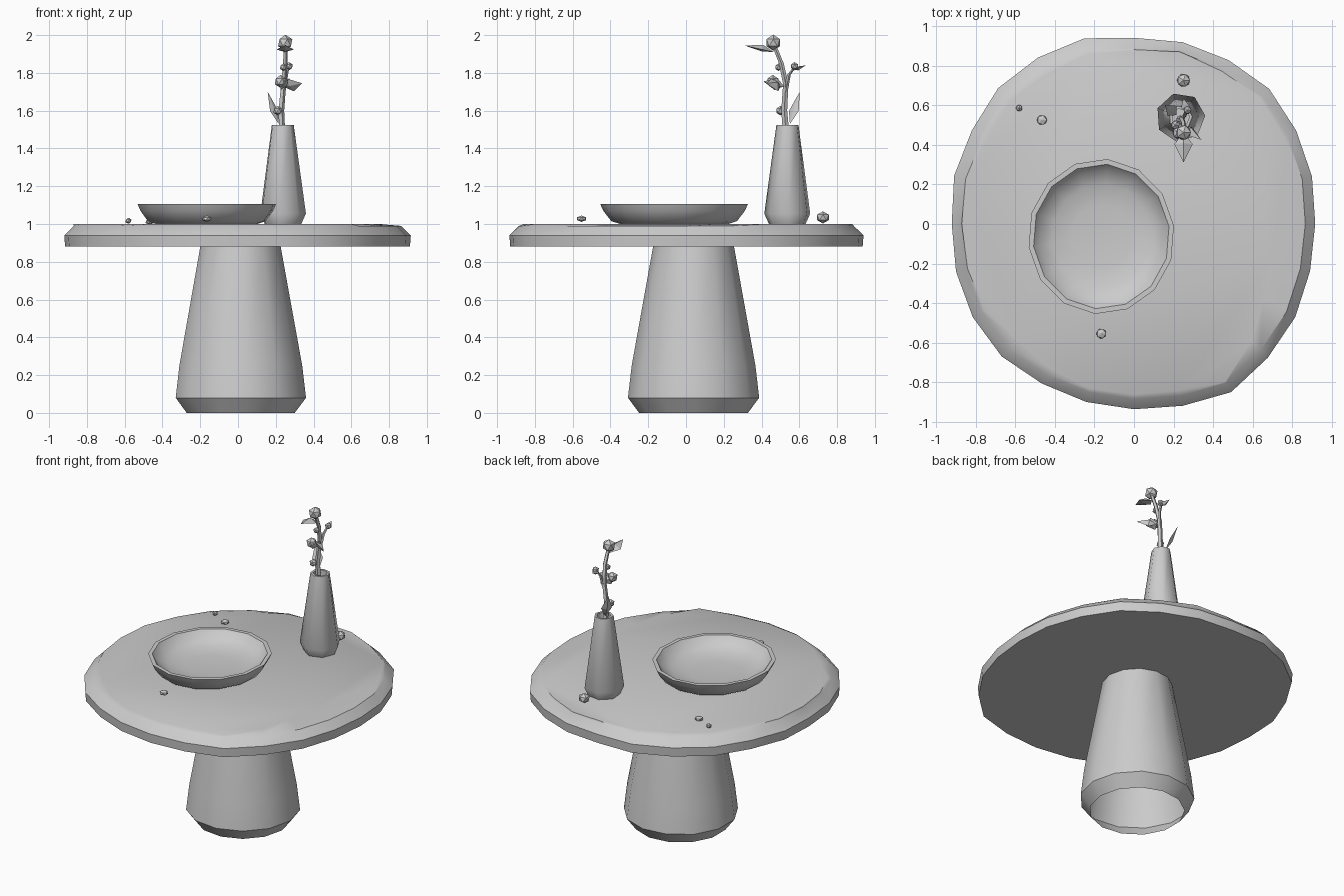
import bpy, bmesh, math
from mathutils import Vector

if "Cube" in bpy.data.objects:
    bpy.data.objects.remove(bpy.data.objects["Cube"])

grey = bpy.data.materials.new("plain grey")
grey.use_nodes = True
grey.diffuse_color = (0.6, 0.6, 0.6, 1)
grey.node_tree.nodes["Principled BSDF"].inputs["Base Color"].default_value = (0.6, 0.6, 0.6, 1)


def finish(bm, name, smooth=None):
    mesh = bpy.data.meshes.new(name)
    bm.to_mesh(mesh)
    bm.free()
    mesh.materials.append(grey)
    obj = bpy.data.objects.new(name, mesh)
    bpy.context.collection.objects.link(obj)
    if smooth:
        bpy.ops.object.select_all(action='DESELECT')
        obj.select_set(True)
        bpy.context.view_layer.objects.active = obj
        bpy.ops.object.shade_smooth_by_angle(angle=math.radians(smooth))
    return obj


def ring(center, rx, ry, z, sides, phase=0):
    angles = [math.radians(phase) + math.tau * i / sides for i in range(sides)]
    return [Vector((center[0] + rx * math.cos(a), center[1] + ry * math.sin(a), z)) for a in angles]


def loft(name, rings, smooth, cap_start=True, cap_end=True):
    """Skin rings of points running up the outside and, for vessels, down the inside."""
    bm = bmesh.new()
    loops = [[bm.verts.new(p) for p in r] for r in rings]
    n = len(loops[0])
    for low, high in zip(loops, loops[1:]):
        for i in range(n):
            j = (i + 1) % n
            bm.faces.new((low[i], low[j], high[j], high[i]))
    if cap_start:
        bm.faces.new(loops[0][::-1])
    if cap_end:
        bm.faces.new(loops[-1])
    return finish(bm, name, smooth)


def turned(name, center, profile, sides, smooth, phase=0, stretch=1, **caps):
    rings = [ring(center, r, r * stretch, z, sides, phase) for r, z in profile]
    return loft(name, rings, smooth, **caps)


# Table top: an irregular slab with a hand-cut bevel
outer = [.915, .93, .945, .965, .955, .95, .94, .97, .97, .97, .945, .94,
         .92, .93, .94, .945, .93, .93, .935, .95, .98, .955, .94, .92]
inner = [.72, .77, .87, .90, .89, .90, .88, .89, .87, .88, .88, .88,
         .87, .87, .87, .83, .84, .86, .86, .87, .92, .84, .75, .71]


def slab_ring(radii, scale, z):
    n = len(radii)
    return [Vector((r * scale * math.cos(math.tau * i / n),
                    r * scale * math.sin(math.tau * i / n), z)) for i, r in enumerate(radii)]


loft("table_top", [slab_ring(outer, .995, .88), slab_ring(outer, 1, .94),
                   slab_ring(outer, .945, .99), slab_ring(inner, 1, 1.0)], 35)

# Pedestal: hollow tapered leg, open underneath
turned("pedestal", (.01, .04),
       [(.29, 0), (.35, .08), (.33, .25), (.215, .885)], 13, 40,
       cap_start=False, cap_end=False)

# Bowl with a thin rim and a soft hollow
turned("bowl", (-.165, -.063),
       [(.27, 1.0), (.315, 1.015), (.355, 1.07), (.37, 1.105),
        (.345, 1.105), (.315, 1.065), (.25, 1.035), (.15, 1.022)], 14, 45,
       phase=8, stretch=1.06)

# Vase with a narrow open neck
turned("vase", (.235, .538),
       [(.1, 1.0), (.125, 1.055), (.06, 1.525), (.045, 1.525), (.045, 1.47)], 7, 55, phase=4)


def stone(name, center, radius, height):
    bm = bmesh.new()
    bmesh.ops.create_icosphere(bm, subdivisions=1, radius=1)
    for v in bm.verts:
        v.co = Vector(center) + Vector((v.co.x * radius, v.co.y * radius, v.co.z * height))
    finish(bm, name)


# Pebbles scattered on the table
for i, (x, y, z, r, h) in enumerate([(-.58, .585, 1.017, .018, .016), (-.465, .525, 1.012, .028, .015),
                                     (.25, .725, 1.035, .037, .032), (-.165, -.553, 1.028, .028, .017)]):
    stone(f"pebble_{i + 1}", (x, y, z), r, h)

# Buds along the flower
for i, (x, y, z, r) in enumerate([(.25, .462, 1.96, .042), (.225, .46, 1.755, .034), (.21, .5, 1.6, .025),
                                  (.24, .49, 1.83, .02), (.27, .575, 1.835, .022)]):
    stone(f"bud_{i + 1}", (x, y, z), r, r)


def stem(name, points, thickness):
    """Tapering five-sided stalk through the given points."""
    last = len(points) - 1
    rings = [ring(p, thickness * (1 - .35 * i / last), thickness * (1 - .35 * i / last), p[2], 5)
             for i, p in enumerate(points)]
    loft(name, rings, 50)


stem("main_stem", [(.232, .53, 1.48), (.228, .52, 1.6), (.24, .528, 1.74),
                   (.25, .505, 1.85), (.25, .465, 1.95)], .018)
stem("side_stem", [(.24, .527, 1.7), (.255, .545, 1.79), (.265, .575, 1.83)], .012)


def leaf(name, base, tip, side, width, fold):
    """Pointed diamond leaf, creased along its middle."""
    base, tip = Vector(base), Vector(tip)
    along = (tip - base).normalized()
    across = Vector(side)
    across = (across - along * across.dot(along)).normalized()
    up = along.cross(across)
    mid = base.lerp(tip, .4)
    bm = bmesh.new()
    b, t, l, r, top, under = [bm.verts.new(p) for p in (
        base, tip, mid + across * width, mid - across * width, mid + up * fold, mid - up * fold * .4)]
    for edge in (l, r):
        for crease in (top, under):
            bm.faces.new((b, edge, crease))
            bm.faces.new((t, edge, crease))
    bmesh.ops.recalc_face_normals(bm, faces=bm.faces[:])
    finish(bm, name)


# Leaves from crown to neck
leaf("crown_leaf", (.25, .465, 1.91), (.25, .31, 1.945), (1, 0, 0), .046, .025)
leaf("right_leaf", (.235, .5, 1.73), (.34, .425, 1.745), (.3, .5, -.8), .042, .025)
leaf("front_leaf", (.25, .52, 1.73), (.25, .41, 1.755), (.6, 0, .8), .04, .03)
leaf("neck_leaf", (.215, .55, 1.53), (.157, .602, 1.7), (.6, .7, 0), .034, .015)
leaf("side_leaf", (.265, .56, 1.82), (.25, .635, 1.84), (1, 0, 0), .022, .015)
